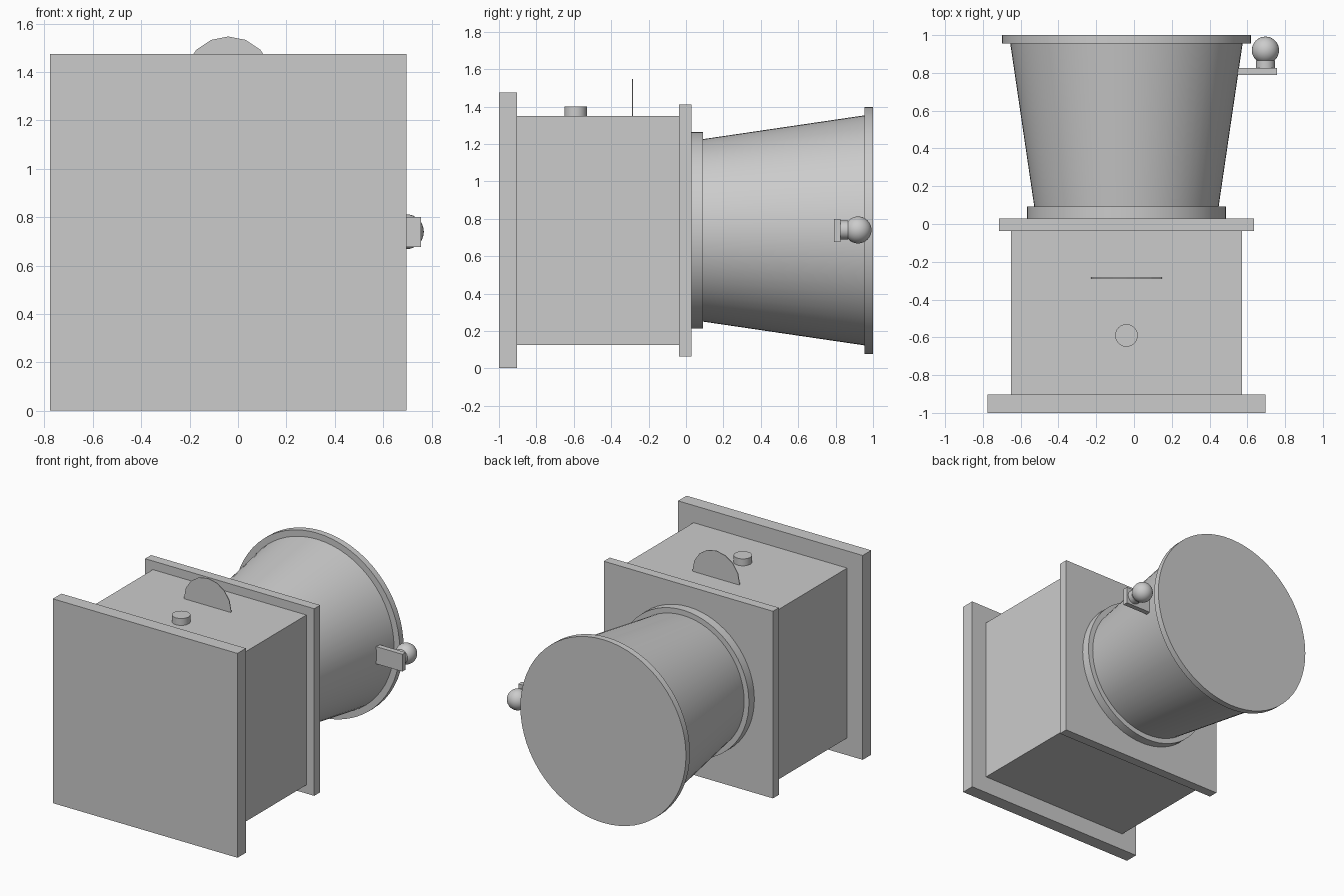
import bpy
import bmesh
from math import pi, radians
from mathutils import Matrix, Vector

cube = bpy.data.objects.get("Cube")
if cube:
    bpy.data.objects.remove(cube, do_unlink=True)

CX, CZ = -0.04, 0.738  # shared axis of the box and the barrel

grey = bpy.data.materials.new("plain grey")
grey.use_nodes = True
grey.diffuse_color = (0.6, 0.6, 0.6, 1)
grey.node_tree.nodes["Principled BSDF"].inputs["Base Color"].default_value = (0.6, 0.6, 0.6, 1)


def finish(name, bm, smooth=False):
    mesh = bpy.data.meshes.new(name)
    bmesh.ops.recalc_face_normals(bm, faces=bm.faces)
    bm.to_mesh(mesh)
    bm.free()
    mesh.materials.append(grey)
    obj = bpy.data.objects.new(name, mesh)
    bpy.context.collection.objects.link(obj)
    if smooth:
        bpy.ops.object.select_all(action='DESELECT')
        obj.select_set(True)
        bpy.context.view_layer.objects.active = obj
        bpy.ops.object.shade_smooth_by_angle(angle=radians(30))
    return obj


def box(name, x, y, z):
    """Box from (min, max) ranges."""
    bm = bmesh.new()
    size = Matrix.Diagonal((x[1] - x[0], y[1] - y[0], z[1] - z[0], 1))
    centre = Vector((sum(x) / 2, sum(y) / 2, sum(z) / 2))
    bmesh.ops.create_cube(bm, size=1, matrix=Matrix.Translation(centre) @ size)
    return finish(name, bm)


def square_block(name, half, y0, y1):
    return box(name, (CX - half, CX + half), (y0, y1), (CZ - half, CZ + half))


def barrel(name, r0, r1, y0, y1, x=CX, z=CZ, segments=64):
    """Closed cone or cylinder lying along y."""
    bm = bmesh.new()
    place = Matrix.Translation((x, (y0 + y1) / 2, z)) @ Matrix.Rotation(-pi / 2, 4, 'X')
    bmesh.ops.create_cone(bm, cap_ends=True, segments=segments, radius1=r0,
                          radius2=r1, depth=y1 - y0, matrix=place)
    return finish(name, bm, True)


# Square housing
square_block("front_plate", 0.736, -1.0, -0.903)
square_block("housing", 0.612, -0.903, -0.038)
square_block("rear_plate", 0.674, -0.038, 0.03)

# Round flared barrel
barrel("collar_ring", 0.526, 0.526, 0.03, 0.092)
barrel("flared_barrel", 0.488, 0.615, 0.092, 0.955)
barrel("end_cap", 0.66, 0.66, 0.955, 1.0)

# Button on the top of the housing
bm = bmesh.new()
bmesh.ops.create_cone(bm, cap_ends=True, segments=32, radius1=0.06, radius2=0.06,
                      depth=0.05, matrix=Matrix.Translation((CX, -0.59, 1.375)))
finish("top_button", bm, True)

# Thin half disc standing on the housing
bm = bmesh.new()
bmesh.ops.create_cone(bm, cap_ends=True, segments=16, radius1=0.187, radius2=0.187, depth=0.005,
                      matrix=Matrix.Translation((CX, -0.287, 1.36)) @ Matrix.Rotation(pi / 2, 4, 'X'))
cut = bmesh.ops.bisect_plane(bm, geom=bm.verts[:] + bm.edges[:] + bm.faces[:],
                             plane_co=(0, 0, 1.345), plane_no=(0, 0, 1), clear_inner=True)
bmesh.ops.holes_fill(bm, edges=[e for e in bm.edges if e.is_boundary])
finish("half_disc", bm)

# Side knob on its bracket
box("knob_bracket", (0.52, 0.757), (0.79, 0.827), (0.676, 0.8))
barrel("knob_stem", 0.05, 0.05, 0.827, 0.865, 0.696, 0.74, 32)
bm = bmesh.new()
bmesh.ops.create_uvsphere(bm, u_segments=32, v_segments=16, radius=0.072,
                          matrix=Matrix.Translation((0.696, 0.92, 0.74)))
finish("knob_ball", bm, True)
